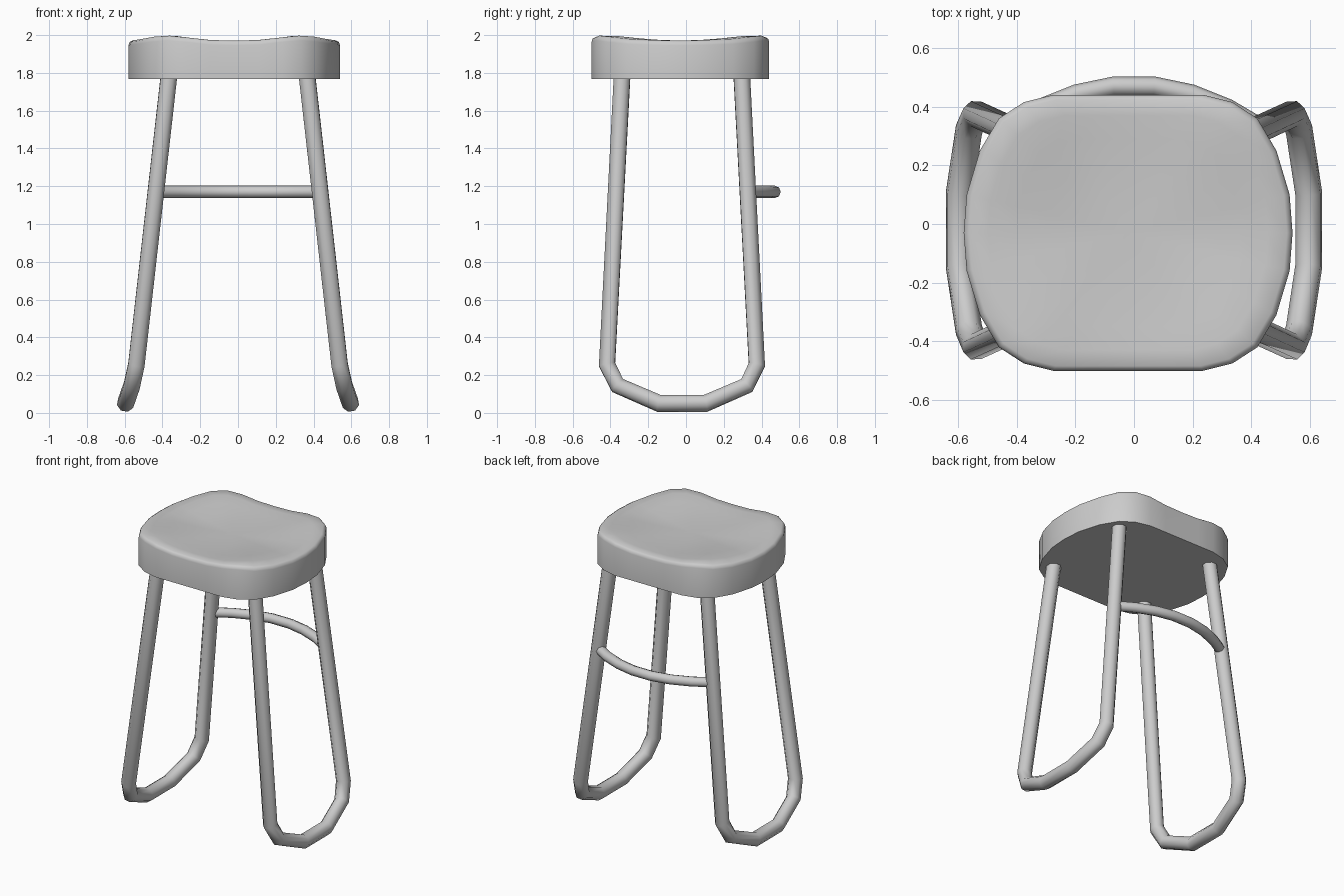
import bpy, bmesh, math

if "Cube" in bpy.data.objects:
    bpy.data.objects.remove(bpy.data.objects["Cube"])


def smooth(obj, angle):
    bpy.ops.object.select_all(action='DESELECT')
    obj.select_set(True)
    bpy.context.view_layer.objects.active = obj
    bpy.ops.object.shade_smooth_by_angle(angle=math.radians(angle))


def tube(name, points, radius):
    cu = bpy.data.curves.new(name, 'CURVE')
    cu.dimensions = '3D'
    cu.bevel_depth = radius
    cu.bevel_resolution = 2
    cu.use_fill_caps = True
    sp = cu.splines.new('POLY')
    sp.points.add(len(points) - 1)
    for p, co in zip(sp.points, points):
        p.co = (*co, 1)
    obj = bpy.data.objects.new(name, cu)
    bpy.context.collection.objects.link(obj)
    bpy.ops.object.select_all(action='DESELECT')
    obj.select_set(True)
    bpy.context.view_layer.objects.active = obj
    bpy.ops.object.convert(target='MESH')
    obj = bpy.context.view_layer.objects.active
    smooth(obj, 50)
    return obj


# Seat: rounded-rectangle outline, mirrored from one quarter
quarter = [(0.56, 0), (0.55, 0.13), (0.505, 0.28), (0.44, 0.39),
           (0.355, 0.445), (0.255, 0.47), (0.13, 0.47), (0, 0.47)]
half = quarter + [(-x, y) for x, y in quarter[-2::-1]]
outline = half + [(x, -y) for x, y in half[-2:0:-1]]
CX, CY = -0.02, -0.03


def dish(x, y):
    # two raised lobes left and right, dipped in the middle
    lobes = math.exp(-((abs(x) - 0.35) / 0.15) ** 2)
    rim = min(1, (x / 0.5) ** 2 + (y / 0.42) ** 2)
    return 1.955 + 0.016 * rim + 0.026 * lobes * min(1, abs(y) / 0.35)


bm = bmesh.new()


def ring(scale, height):
    return [bm.verts.new((CX + x * scale, CY + y * scale,
                          height(x * scale, y * scale))) for x, y in outline]


rings = [ring(1, lambda x, y: 1.768),
         ring(1, lambda x, y: dish(x, y) - 0.025),
         ring(0.99, lambda x, y: dish(x, y) - 0.008)]
rings += [ring(s, dish) for s in (0.965, 0.85, 0.68, 0.48, 0.25)]
n = len(outline)
for a, b in zip(rings, rings[1:]):
    for i in range(n):
        j = (i + 1) % n
        bm.faces.new((a[i], a[j], b[j], b[i]))
centre = bm.verts.new((CX, CY, dish(0, 0)))
for i in range(n):
    bm.faces.new((rings[-1][i], rings[-1][(i + 1) % n], centre))
bm.faces.new(rings[0][::-1])
bmesh.ops.recalc_face_normals(bm, faces=bm.faces)
mesh = bpy.data.meshes.new("seat")
bm.to_mesh(mesh)
bm.free()
seat = bpy.data.objects.new("seat", mesh)
bpy.context.collection.objects.link(seat)
smooth(seat, 50)

# Side legs: one bent U-shaped tube per side
loop = [(0.365, -0.338, 1.79), (0.538, -0.418, 0.255), (0.562, -0.362, 0.145),
        (0.595, -0.145, 0.051), (0.595, 0.105, 0.051), (0.562, 0.322, 0.145),
        (0.538, 0.375, 0.255), (0.365, 0.295, 1.79)]
for side, name in ((-1, "left_leg_loop"), (1, "right_leg_loop")):
    tube(name, [(side * x, y, z) for x, y, z in loop], 0.047)

# Curved rear brace between the back legs
brace = [(0.435, 0.325), (0.32, 0.393), (0.195, 0.443), (0.07, 0.469)]
path = [(-x, y, 1.17) for x, y in brace] + [(x, y, 1.17) for x, y in brace[::-1]]
tube("rear_brace", path, 0.033)
